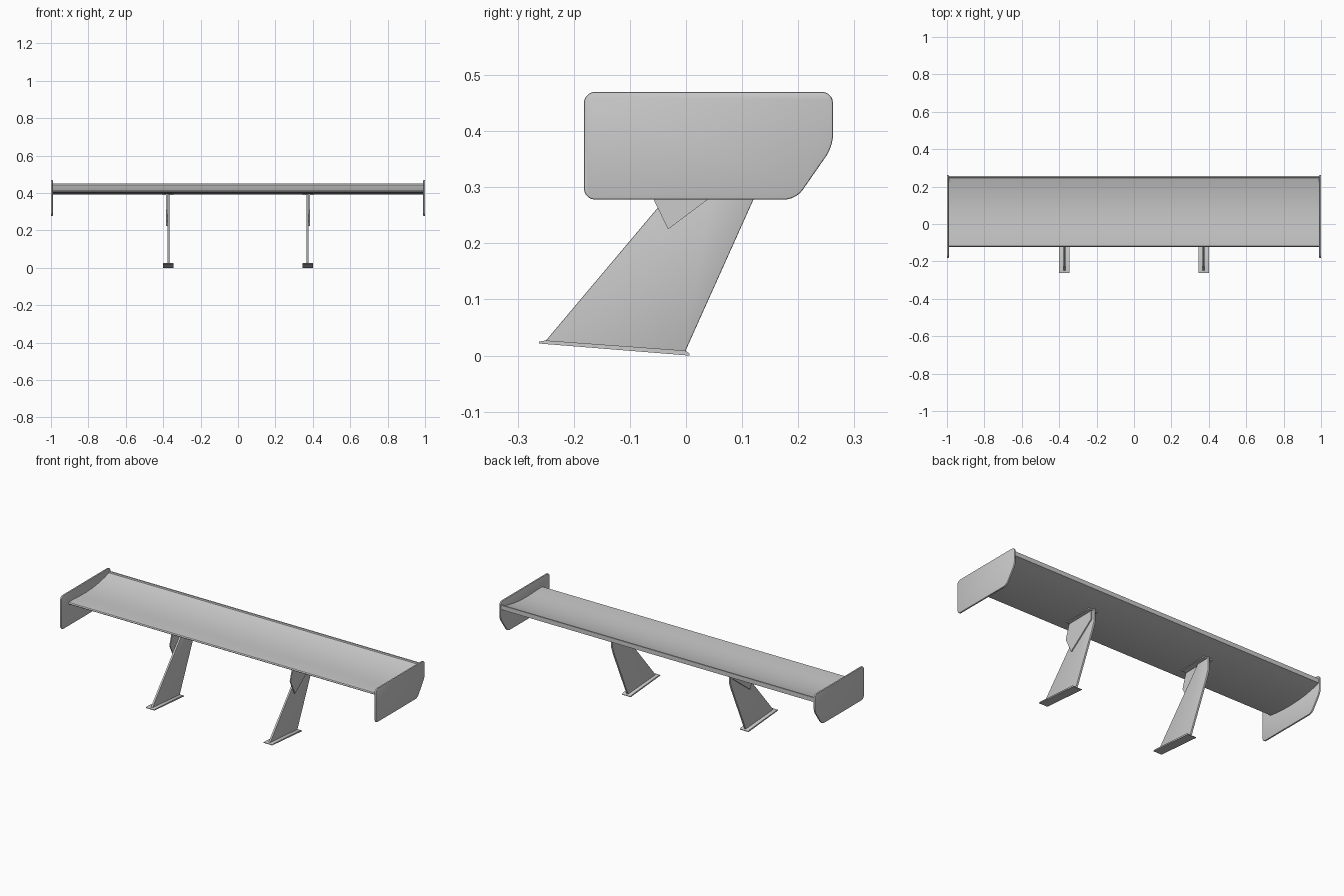
import bpy
import bmesh
import math

cube = bpy.data.objects.get("Cube")
if cube:
    bpy.data.objects.remove(cube, do_unlink=True)

# Single flat grey
GREY = (0.6, 0.6, 0.6, 1.0)
grey = bpy.data.materials.new("light_grey")
grey.use_nodes = True
grey.diffuse_color = GREY
grey.node_tree.nodes["Principled BSDF"].inputs["Base Color"].default_value = GREY


def prism(name, outline, x0, x1, corner=0.0, rim=0.0, mirrored=True):
    """Extrude a (y, z) outline along x, round its corners, soften its rim."""
    bm = bmesh.new()
    base = bm.faces.new([bm.verts.new((x0, y, z)) for y, z in outline])
    ext = bmesh.ops.extrude_face_region(bm, geom=[base])
    moved = [v for v in ext["geom"] if isinstance(v, bmesh.types.BMVert)]
    bmesh.ops.translate(bm, verts=moved, vec=(x1 - x0, 0, 0))
    if corner:
        long_edges = [e for e in bm.edges
                      if abs(e.verts[0].co.x - e.verts[1].co.x) > 1e-5]
        bmesh.ops.bevel(bm, geom=long_edges, offset=corner, segments=5,
                        profile=0.5, affect='EDGES')
    if rim:
        rim_edges = [e for e in bm.edges
                     if abs(e.verts[0].co.x - e.verts[1].co.x) < 1e-5]
        bmesh.ops.bevel(bm, geom=rim_edges, offset=rim, segments=2,
                        profile=0.5, affect='EDGES')
    bmesh.ops.recalc_face_normals(bm, faces=bm.faces[:])
    mesh = bpy.data.meshes.new(name)
    bm.to_mesh(mesh)
    bm.free()
    mesh.materials.append(grey)
    obj = bpy.data.objects.new(name, mesh)
    bpy.context.collection.objects.link(obj)
    bpy.ops.object.select_all(action='DESELECT')
    obj.select_set(True)
    bpy.context.view_layer.objects.active = obj
    bpy.ops.object.shade_smooth_by_angle(angle=math.radians(35))
    if mirrored:
        obj.modifiers.new("Mirror", 'MIRROR')
    return obj


# Cambered wing blade with an upright lip along the trailing edge
top = [(-0.122, 0.408), (-0.117, 0.413), (-0.08, 0.414), (-0.02, 0.411),
       (0.04, 0.410), (0.10, 0.413), (0.16, 0.421), (0.21, 0.432),
       (0.247, 0.443), (0.249, 0.45)]
bottom = [(0.257, 0.45), (0.257, 0.425), (0.21, 0.412), (0.16, 0.402),
          (0.10, 0.395), (0.04, 0.392), (-0.02, 0.393), (-0.08, 0.398),
          (-0.117, 0.403)]
prism("wing_blade", top + bottom, -0.992, 0.992, mirrored=False)

# End plates with a cut lower rear corner
prism("end_plates",
      [(-0.182, 0.278), (0.196, 0.278), (0.262, 0.373), (0.262, 0.47),
       (-0.182, 0.47)],
      0.99, 1.0, corner=0.02, rim=0.003)

# Swept struts
prism("struts",
      [(-0.252, 0.024), (-0.002, 0.006), (0.122, 0.282), (0.138, 0.325),
       (0.138, 0.400), (0.062, 0.397)],
      0.367, 0.378, rim=0.002)

# Pointed brackets on the outer side of each strut
prism("strut_brackets",
      [(-0.032, 0.225), (0.04, 0.279), (0.125, 0.345), (0.125, 0.397),
       (-0.045, 0.397), (-0.073, 0.31)],
      0.378, 0.384)

# Mounting flanges under the blade
prism("wing_flanges",
      [(-0.045, 0.389), (0.13, 0.391), (0.13, 0.399), (-0.045, 0.397)],
      0.346, 0.404)

# Sloping feet
prism("strut_feet",
      [(-0.262, 0.0215), (0.006, 0.0), (0.006, 0.004), (-0.002, 0.009),
       (-0.25, 0.027), (-0.262, 0.025)],
      0.346, 0.400)
